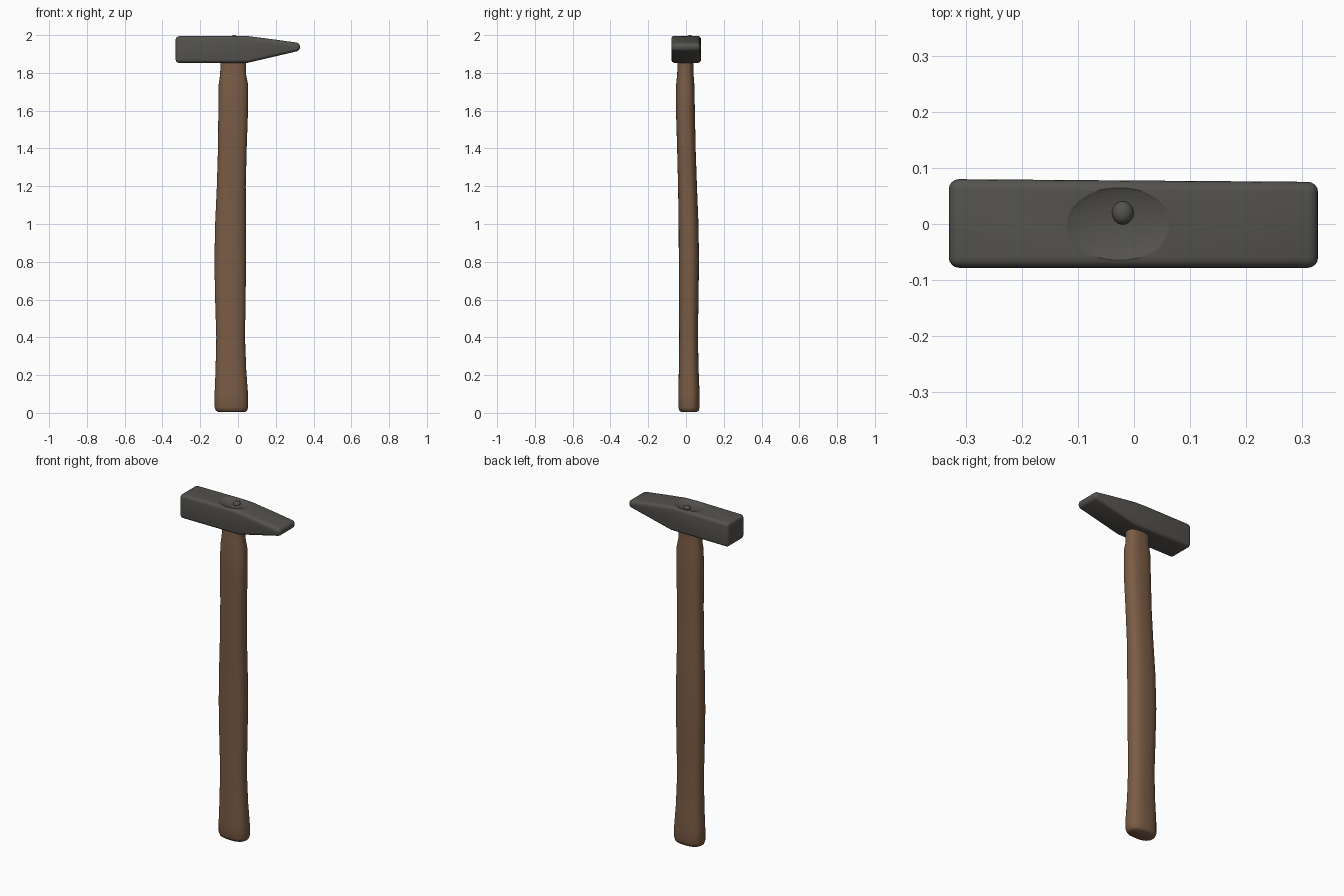
import bpy, bmesh, math

if "Cube" in bpy.data.objects:
    bpy.data.objects.remove(bpy.data.objects["Cube"])


def material(name, rgb):
    m = bpy.data.materials.new(name)
    m.diffuse_color = (*rgb, 1)
    m.use_nodes = True
    m.node_tree.nodes["Principled BSDF"].inputs["Base Color"].default_value = m.diffuse_color
    return m


steel = material("dark steel", (0.09, 0.085, 0.076))
wood = material("brown wood", (0.195, 0.107, 0.06))


def make_object(name, bm, mat):
    bmesh.ops.recalc_face_normals(bm, faces=bm.faces)
    me = bpy.data.meshes.new(name)
    bm.to_mesh(me)
    bm.free()
    ob = bpy.data.objects.new(name, me)
    bpy.context.collection.objects.link(ob)
    me.materials.append(mat)
    return ob


def smooth(ob, angle):
    bpy.ops.object.select_all(action='DESELECT')
    ob.select_set(True)
    bpy.context.view_layer.objects.active = ob
    bpy.ops.object.shade_smooth_by_angle(angle=math.radians(angle))


def ellipsoid(name, loc, size):
    bm = bmesh.new()
    bmesh.ops.create_uvsphere(bm, u_segments=40, v_segments=24, radius=1)
    bmesh.ops.scale(bm, vec=size, verts=bm.verts)
    bmesh.ops.translate(bm, vec=loc, verts=bm.verts)
    return make_object(name, bm, steel)


# Handle: rounded oval rings (z, x min, x max, y min, y max)
rings = [
    (0.005, -0.105, 0.037, -0.026, 0.058), (0.012, -0.118, 0.048, -0.035, 0.067),
    (0.03, -0.124, 0.054, -0.041, 0.072), (0.10, -0.124, 0.053, -0.041, 0.072),
    (0.22, -0.119, 0.044, -0.038, 0.067), (0.40, -0.115, 0.037, -0.036, 0.063),
    (0.60, -0.121, 0.040, -0.037, 0.066), (0.80, -0.125, 0.043, -0.038, 0.069),
    (1.00, -0.121, 0.042, -0.039, 0.066), (1.20, -0.112, 0.041, -0.042, 0.058),
    (1.40, -0.106, 0.046, -0.047, 0.051), (1.60, -0.104, 0.053, -0.053, 0.047),
    (1.74, -0.102, 0.053, -0.052, 0.044), (1.79, -0.095, 0.043, -0.047, 0.040),
    (1.83, -0.093, 0.043, -0.045, 0.039), (1.93, -0.093, 0.046, -0.045, 0.039)]
N, P = 40, 2 / 2.5
bm = bmesh.new()
loops = []
for z, x0, x1, y0, y1 in rings:
    loop = []
    for i in range(N):
        c, s = math.cos(2 * math.pi * i / N), math.sin(2 * math.pi * i / N)
        x = (x0 + x1) / 2 + (x1 - x0) / 2 * math.copysign(abs(c) ** P, c)
        y = (y0 + y1) / 2 + (y1 - y0) / 2 * math.copysign(abs(s) ** P, s)
        loop.append(bm.verts.new((x, y, z)))
    loops.append(loop)
for a, b in zip(loops, loops[1:]):
    for i in range(N):
        j = (i + 1) % N
        bm.faces.new((a[i], a[j], b[j], b[i]))
bm.faces.new(loops[0])
bm.faces.new(loops[-1])
handle = make_object("handle", bm, wood)
smooth(handle, 60)

# Hammer head: side profile extruded across y, tapering to a wedge
profile = [(-0.33, 1.853), (0.05, 1.853), (0.328, 1.918), (0.328, 1.958),
           (0.20, 1.976), (0.05, 1.995), (-0.02, 1.997), (-0.33, 1.994)]
bm = bmesh.new()
face = bm.faces.new([bm.verts.new((x, -0.078, z)) for x, z in profile])
ext = bmesh.ops.extrude_face_region(bm, geom=[face])
for v in ext["geom"]:
    if isinstance(v, bmesh.types.BMVert):
        v.co.y = 0.080 - 0.005 * (v.co.x + 0.33) / 0.66
# soften the long corners and end rims
bmesh.ops.recalc_face_normals(bm, faces=bm.faces)
edges = [e for e in bm.edges if e.calc_face_angle(0) > math.radians(40)]
bmesh.ops.bevel(bm, geom=edges, offset=0.018, segments=4, profile=0.5,
                affect='EDGES', clamp_overlap=True)
head = make_object("hammer_head", bm, steel)

# Shallow oval dish in the top, where the handle is wedged
cutter = ellipsoid("eye_cutter", (-0.025, 0.0, 2.022), (0.125, 0.085, 0.04))
cutter.hide_render = True
cutter.hide_viewport = True
cut = head.modifiers.new("eye_dish", 'BOOLEAN')
cut.operation = 'DIFFERENCE'
cut.object = cutter
cut.solver = 'EXACT'
smooth(head, 50)

# Small wedge nub inside the dish
nub = ellipsoid("wedge_nub", (-0.02, 0.02, 1.983), (0.019, 0.021, 0.017))
smooth(nub, 60)
